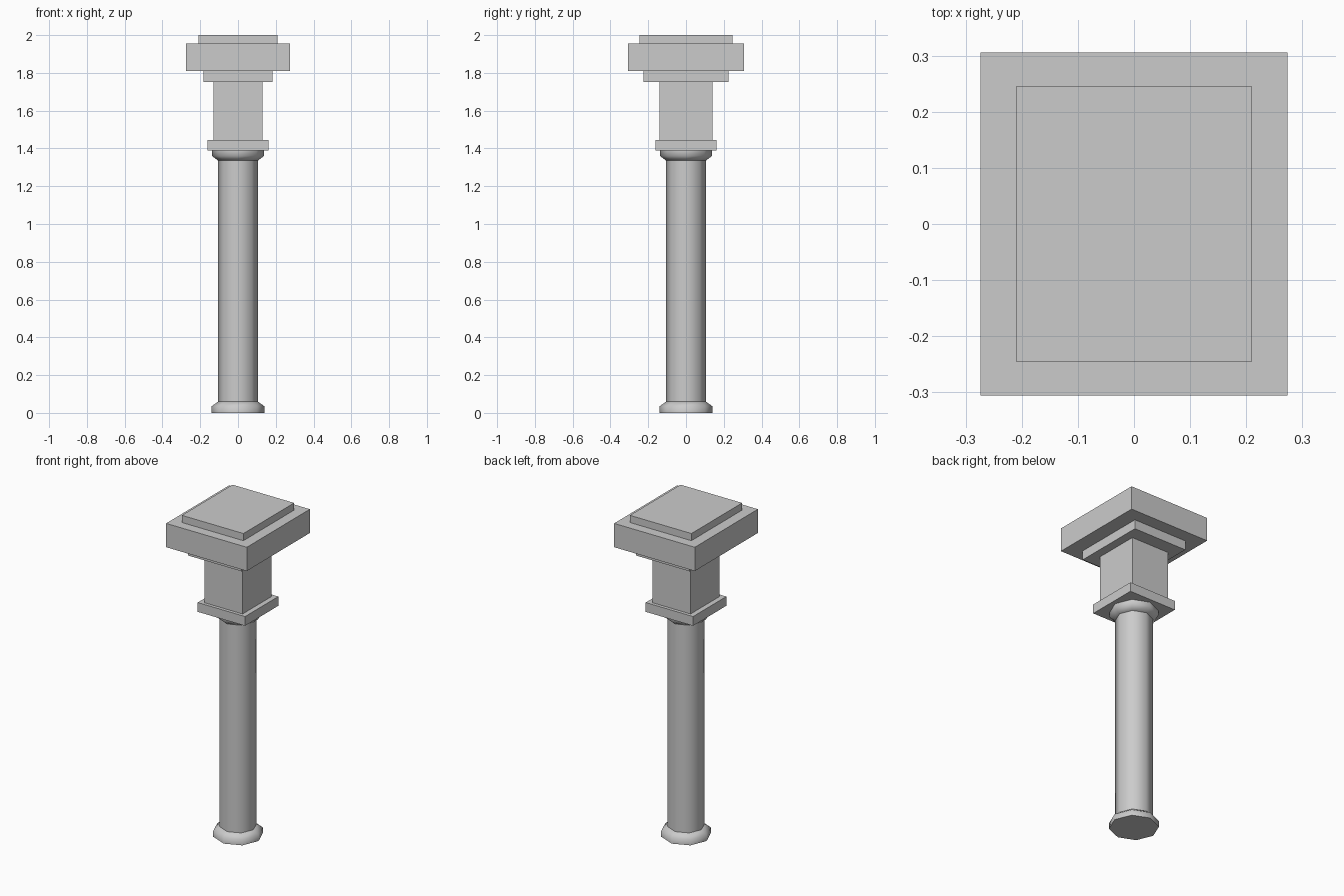
import bpy, bmesh, math

if "Cube" in bpy.data.objects:
    bpy.data.objects.remove(bpy.data.objects["Cube"])

SIDES = 8


def block(name, hx, hy, z0, z1):
    bpy.ops.mesh.primitive_cube_add(size=1, location=(0, 0, (z0 + z1) / 2))
    ob = bpy.context.object
    ob.name = name
    ob.scale = (2 * hx, 2 * hy, z1 - z0)
    bpy.ops.object.transform_apply(location=False, rotation=False, scale=True)
    return ob


def turned(name, profile):
    # closed octagonal solid from (radius, height) pairs, corners on the axes
    bm = bmesh.new()
    rings = [[bm.verts.new((r * math.cos(math.tau * i / SIDES),
                            r * math.sin(math.tau * i / SIDES), z))
              for i in range(SIDES)] for r, z in profile]
    for low, high in zip(rings, rings[1:]):
        for i in range(SIDES):
            j = (i + 1) % SIDES
            bm.faces.new((low[i], low[j], high[j], high[i]))
    bm.faces.new(rings[0][::-1])
    bm.faces.new(rings[-1])
    me = bpy.data.meshes.new(name)
    bm.to_mesh(me)
    bm.free()
    ob = bpy.data.objects.new(name, me)
    bpy.context.collection.objects.link(ob)
    bpy.ops.object.select_all(action='DESELECT')
    ob.select_set(True)
    bpy.context.view_layer.objects.active = ob
    bpy.ops.object.shade_smooth_by_angle(angle=math.radians(60))
    return ob


# round lower part: foot, shaft and collar
turned("foot", [(0.14, 0), (0.14, 0.035), (0.105, 0.06)])
turned("shaft", [(0.105, 0.06), (0.105, 1.335)])
turned("collar", [(0.105, 1.335), (0.137, 1.36), (0.137, 1.388)])

# square upper part: stacked blocks
block("neck_plate", 0.161, 0.161, 1.388, 1.445)
block("neck_block", 0.13, 0.141, 1.445, 1.753)
block("lower_step", 0.183, 0.226, 1.753, 1.81)
block("capital_slab", 0.274, 0.306, 1.81, 1.956)
block("top_step", 0.209, 0.246, 1.956, 2.0)
